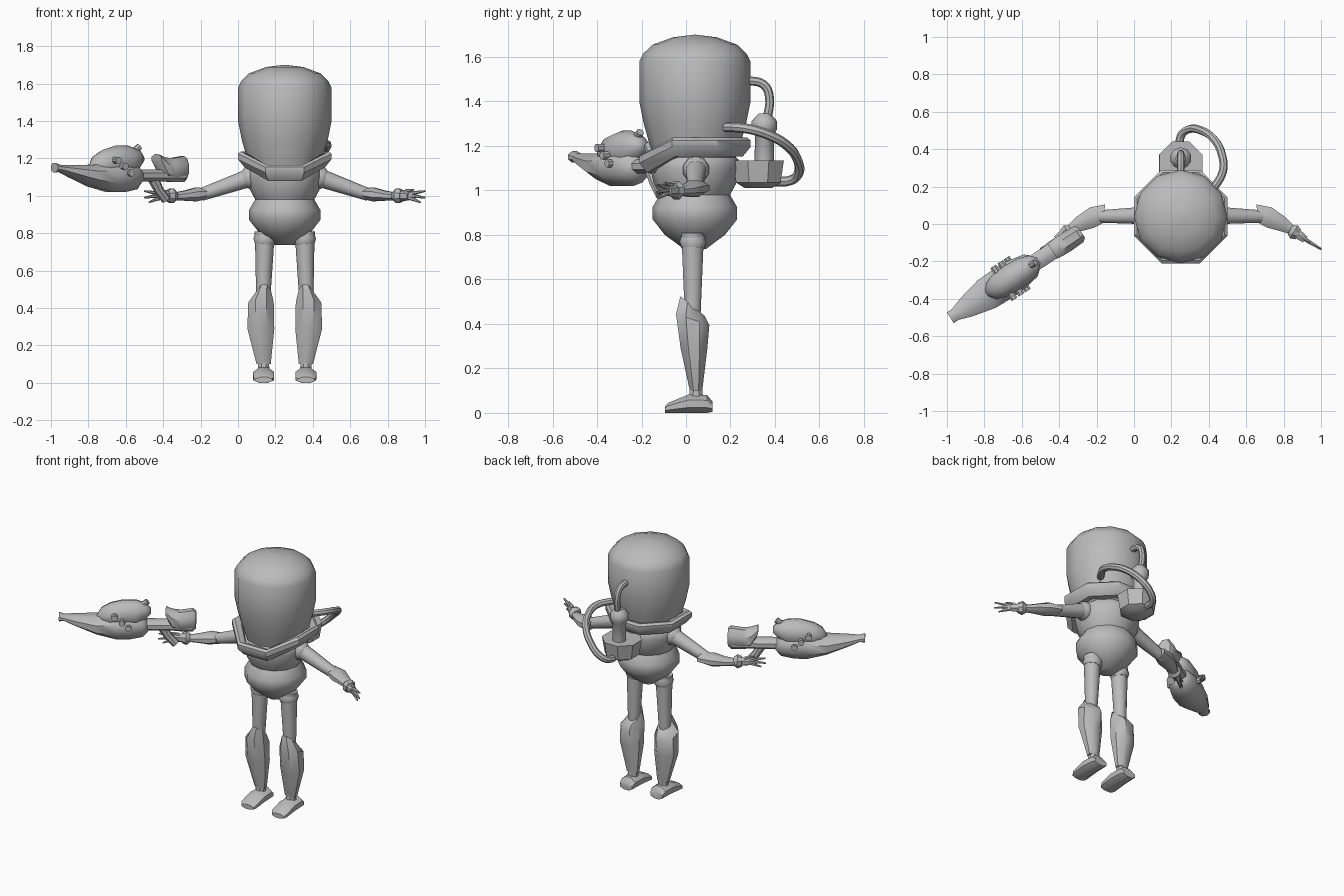
import bpy, bmesh, math
from mathutils import Vector as V

CX, CY = 0.25, 0.04          # body axis
grey = bpy.data.materials.new("plain grey")
grey.diffuse_color = (0.5, 0.5, 0.5, 1)


def finish(name, bm, mirror=False, angle=40):
    """Turn a bmesh into an object, optionally doubled across the body axis."""
    if mirror:
        geo = bm.verts[:] + bm.edges[:] + bm.faces[:]
        dup = bmesh.ops.duplicate(bm, geom=geo)["geom"]
        for v in dup:
            if isinstance(v, bmesh.types.BMVert):
                v.co.x = 2 * CX - v.co.x
    bmesh.ops.recalc_face_normals(bm, faces=bm.faces[:])
    me = bpy.data.meshes.new(name)
    bm.to_mesh(me)
    bm.free()
    me.materials.append(grey)
    me.shade_smooth()
    me.set_sharp_from_angle(angle=math.radians(angle))
    ob = bpy.data.objects.new(name, me)
    bpy.context.collection.objects.link(ob)
    return ob


def skin(bm, rings, closed=False):
    """Bridge rings of points; cap the ends unless the chain is closed."""
    vs = [[bm.verts.new(p) for p in r] for r in rings]
    n = len(vs[0])
    pairs = list(zip(vs, vs[1:])) + ([(vs[-1], vs[0])] if closed else [])
    for a, b in pairs:
        for i in range(n):
            j = (i + 1) % n
            bm.faces.new((a[i], a[j], b[j], b[i]))
    if not closed:
        bm.faces.new(vs[0])
        bm.faces.new(vs[-1])


def ring(c, u, v, n=8, flat=True):
    """Polygon ring round c; flat rings reach u and v with their sides."""
    c, u, v = V(c), V(u), V(v)
    k, ph = (1 / math.cos(math.pi / n), math.pi / n) if flat else (1, 0)
    return [c + k * (u * math.cos(t) + v * math.sin(t))
            for t in (ph + 2 * math.pi * i / n for i in range(n))]


def loft(name, sections, n=8, mirror=False, angle=40):
    bm = bmesh.new()
    skin(bm, [ring(c, u, v, n) for c, u, v in sections])
    return finish(name, bm, mirror, angle)


def lathe(name, profile, x=CX, y=CY, n=12, flat=False, angle=40):
    bm = bmesh.new()
    skin(bm, [ring((x, y, z), (r, 0, 0), (0, r, 0), n, flat) for r, z in profile])
    return finish(name, bm, angle=angle)


def rod_rings(pts, radii, n=8):
    """Rings square to a path."""
    pts = [V(p) for p in pts]
    out = []
    for i, p in enumerate(pts):
        t = (pts[min(i + 1, len(pts) - 1)] - pts[max(i - 1, 0)]).normalized()
        ref = V((0, 0, 1)) if abs(t.z) < 0.9 else V((1, 0, 0))
        u = t.cross(ref).normalized()
        out.append(ring(p, u * radii[i], u.cross(t) * radii[i], n))
    return out


def rods(name, items, n=8, mirror=False):
    bm = bmesh.new()
    for pts, radii in items:
        skin(bm, rod_rings(pts, radii, n))
    return finish(name, bm, mirror)


def hose(name, pts, r):
    """Smooth round tube through the points."""
    cu = bpy.data.curves.new(name, "CURVE")
    cu.dimensions, cu.bevel_depth, cu.bevel_resolution = "3D", r, 2
    cu.resolution_u, cu.use_fill_caps = 4, True
    sp = cu.splines.new("BEZIER")
    sp.bezier_points.add(len(pts) - 1)
    for b, p in zip(sp.bezier_points, pts):
        b.co, b.handle_left_type, b.handle_right_type = p, "AUTO", "AUTO"
    tmp = bpy.data.objects.new(name + " path", cu)
    bpy.context.collection.objects.link(tmp)
    bpy.context.view_layer.update()
    me = tmp.evaluated_get(bpy.context.evaluated_depsgraph_get()).to_mesh()
    bm = bmesh.new()
    bm.from_mesh(me)
    bpy.data.objects.remove(tmp)
    finish(name, bm)


# head dome and torso
lathe("head_dome", [(0.16, 1.08), (0.205, 1.21), (0.23, 1.30), (0.25, 1.40), (0.25, 1.58),
                    (0.232, 1.615), (0.19, 1.655), (0.10, 1.688), (0.004, 1.70)], angle=50)
lathe("torso", [(0.17, 1.16), (0.195, 1.14), (0.20, 1.10), (0.185, 1.03), (0.158, 0.98),
                (0.19, 0.925), (0.19, 0.87), (0.135, 0.80), (0.05, 0.737)], angle=50)

# octagonal collar, dipping at the front
bm = bmesh.new()
prof = [(0.20, 1.225), (0.235, 1.237), (0.25, 1.225), (0.25, 1.195), (0.215, 1.152), (0.18, 1.152)]
skin(bm, [ring((CX, CY, z), (r, 0, 0), (0, r, 0), 8) for r, z in prof], closed=True)
for v in bm.verts:
    if v.co.y < CY - 0.14:
        v.co.z -= 0.072
finish("collar", bm)

# legs
rods("thighs", [([(0.14, 0.03, 0.81), (0.142, 0.03, 0.74), (0.135, 0.03, 0.45)],
                 [0.05, 0.048, 0.036])], 10, True)
rods("hip_cuffs", [([(0.15, 0.033, 0.80), (0.145, 0.031, 0.765), (0.142, 0.03, 0.74)],
                    [0.05, 0.06, 0.05])], 10, True)
loft("shins", [((0.14, 0.03, 0.48), (0.035, 0, 0), (0, 0.055, -0.045)),
               ((0.123, 0.03, 0.42), (0.068, 0, 0), (0, 0.075, -0.025)),
               ((0.122, 0.036, 0.29), (0.072, 0, 0), (0, 0.06, 0)),
               ((0.137, 0.045, 0.10), (0.038, 0, 0), (0, 0.028, 0))], mirror=True)
rods("ankles", [([(0.137, 0.045, 0.13), (0.137, 0.045, 0.05)], [0.028, 0.032])], 8, True)
loft("feet", [((0.137, y, (a + b) / 2), (w, 0, 0), (0, 0, (b - a) / 2)) for y, a, b, w in
              [(-0.095, 0.0, 0.03, 0.045), (-0.08, 0, 0.045, 0.055), (0.01, 0, 0.082, 0.056),
               (0.095, 0, 0.08, 0.052), (0.12, 0.005, 0.05, 0.045)]], mirror=True)

# arms
rods("upper_arms", [([(0.40, 0.045, 1.105), (0.47, 0.045, 1.085), (0.70, 0.04, 1.005)],
                     [0.055, 0.045, 0.032])], 10, True)
rods("shoulder_rings", [([(0.42, 0.045, 1.10), (0.448, 0.045, 1.092), (0.465, 0.045, 1.087)],
                         [0.055, 0.058, 0.046])], 10, True)
loft("forearms", [((0.66, 0.055, 1.012), (-0.006, 0.05, 0), (0, 0, 0.028)),
                  ((0.725, 0.034, 1.007), (0.012, 0.054, 0), (0, 0, 0.037)),
                  ((0.79, 0.002, 1.0), (0.015, 0.038, 0), (0, 0, 0.026)),
                  ((0.86, -0.04, 0.995), (0.01, 0.018, 0), (0, 0, 0.018))], mirror=True)
rods("wrist_cuffs", [([(0.835, -0.03, 1.0), (0.855, -0.042, 1.0), (0.878, -0.056, 1.0)],
                      [0.026, 0.04, 0.03])], 8, True)
palm = (0.87, -0.05, 1.0)
rods("hands", [([palm, (0.915, -0.082, 0.998)], [0.026, 0.02])] +
     [([palm, mid, tip], [0.011, 0.010, 0.004]) for mid, tip in
      [((0.93, -0.09, 1.013), (1.0, -0.132, 1.025)), ((0.935, -0.095, 1.0), (1.0, -0.136, 0.99)),
       ((0.93, -0.092, 0.985), (0.975, -0.122, 0.965)), ((0.90, -0.07, 1.025), (0.94, -0.098, 1.033))]],
     6, True)

# backpack: bowl, tank and two hoses
lathe("backpack_bowl", [(0.06, 1.01), (0.10, 1.035), (0.115, 1.135), (0.05, 1.135)], 0.25, 0.325, 8, True)
lathe("backpack_tank", [(0.042, 1.10), (0.04, 1.25), (0.055, 1.275), (0.055, 1.31),
                        (0.035, 1.335), (0.025, 1.345)], 0.25, 0.352, 10, True)
hose("small_hose", [(0.25, 0.365, 1.32), (0.25, 0.375, 1.42), (0.25, 0.35, 1.475), (0.25, 0.27, 1.495)], 0.02)
hose("large_hose", [(0.25, 0.38, 1.04), (0.25, 0.47, 1.045), (0.29, 0.505, 1.075), (0.36, 0.50, 1.14),
                    (0.43, 0.45, 1.205), (0.47, 0.37, 1.25), (0.475, 0.28, 1.277), (0.41, 0.17, 1.285)], 0.022)


# gun, laid out along its own axis: s from stock to muzzle, p sideways
def G(s, p, z):
    return V((-0.285 - 0.838 * s + 0.546 * p, -0.047 - 0.546 * s - 0.838 * p, z))


def gun_part(name, rows, n=8, angle=40):
    loft(name, [(G(s, 0, (a + b) / 2), V((0.546 * w, -0.838 * w, 0)), (0, 0, (b - a) / 2))
                for s, a, b, w in rows], n, angle=angle)


gun_part("gun_hull", [(0.285, 1.07, 1.13, 0.04), (0.32, 1.035, 1.17, 0.07), (0.40, 1.02, 1.19, 0.085),
                      (0.48, 1.02, 1.185, 0.092), (0.60, 1.05, 1.165, 0.088), (0.73, 1.10, 1.165, 0.058),
                      (0.80, 1.128, 1.165, 0.034), (0.832, 1.125, 1.176, 0.034)], angle=50)
gun_part("gun_hump", [(0.27, 1.18, 1.215, 0.02), (0.30, 1.15, 1.245, 0.05), (0.36, 1.10, 1.264, 0.07),
                      (0.44, 1.10, 1.264, 0.075), (0.52, 1.10, 1.243, 0.07), (0.57, 1.12, 1.215, 0.05),
                      (0.60, 1.14, 1.17, 0.015)], 10, 60)
gun_part("gun_bar", [(0.02, 1.075, 1.14, 0.045), (0.33, 1.075, 1.14, 0.045)])
gun_part("gun_stock", [(-0.005, 1.09, 1.20, 0.035), (0.015, 1.073, 1.212, 0.05), (0.09, 1.073, 1.20, 0.053),
                       (0.135, 1.08, 1.205, 0.052), (0.18, 1.175, 1.222, 0.048)])
rods("gun_grip", [([G(0.20, 0, 1.09), G(0.165, 0, 1.03), G(0.12, 0, 0.98)], [0.028, 0.024, 0.024])])
rods("gun_pegs", [([G(s, side * 0.03, z), G(s, side * 0.105, z)], [0.018, 0.018])
                  for side in (-1, 1) for s, z in ((0.49, 1.19), (0.445, 1.157), (0.405, 1.122))] +
     [([G(0.36, 0, 1.21), G(0.29, 0, 1.262)], [0.017, 0.017])])
